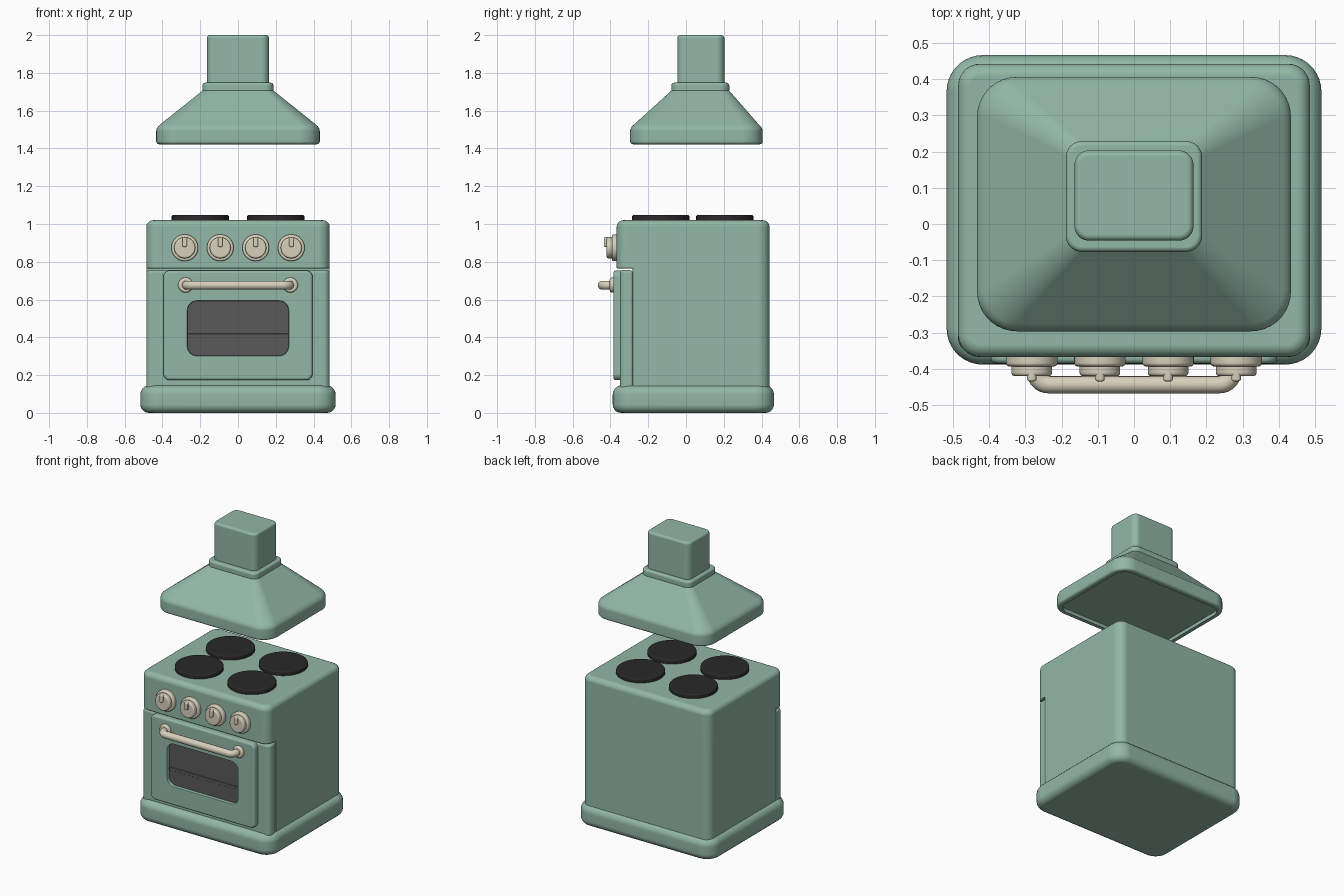
import bpy, bmesh, math

if "Cube" in bpy.data.objects:
    bpy.data.objects.remove(bpy.data.objects["Cube"])


def material(name, rgb):
    m = bpy.data.materials.new(name)
    m.diffuse_color = (*rgb, 1)
    m.use_nodes = True
    m.node_tree.nodes["Principled BSDF"].inputs["Base Color"].default_value = m.diffuse_color
    return m


GREEN = material("sage_green", (0.288, 0.475, 0.385))
CREAM = material("cream", (0.68, 0.63, 0.50))
BLACK = material("burner_black", (0.022, 0.022, 0.022))
GLASS = material("dark_glass", (0.10, 0.10, 0.10))


def finish(ob):
    bpy.ops.object.select_all(action='DESELECT')
    ob.select_set(True)
    bpy.context.view_layer.objects.active = ob
    bpy.ops.object.shade_smooth_by_angle(angle=math.radians(32))
    ob.modifiers.new("weighted", 'WEIGHTED_NORMAL').keep_sharp = True
    return ob


def inset(rect, d):
    x0, x1, y0, y1, ra, rb = rect
    return (x0 + d, x1 - d, y0 + d, y1 - d, max(ra - d, 0.003), max(rb - d, 0.003))


def outline(rect, n=9):
    # rounded rectangle; ra rounds the low-v corners, rb the high-v corners
    x0, x1, y0, y1, ra, rb = rect
    corners = [(x1 - rb, y1 - rb, rb, 0), (x0 + rb, y1 - rb, rb, 90),
               (x0 + ra, y0 + ra, ra, 180), (x1 - ra, y0 + ra, ra, 270)]
    pts = []
    for cx, cy, r, a0 in corners:
        for i in range(n + 1):
            a = math.radians(a0 + 90 * i / n)
            pts.append((cx + r * math.cos(a), cy + r * math.sin(a)))
    return pts


def loft(name, rings, mats, axis='z', end_mat=0):
    # skin a stack of (rounded rectangle, position) rings and cap both ends
    bm = bmesh.new()
    loops = []
    for rect, w in rings:
        loops.append([bm.verts.new((u, v, w) if axis == 'z' else (u, w, v))
                      for u, v in outline(rect)])
    for a, b in zip(loops, loops[1:]):
        for i in range(len(a)):
            j = (i + 1) % len(a)
            bm.faces.new((a[i], a[j], b[j], b[i]))
    bm.faces.new(loops[0])
    bm.faces.new(loops[-1]).material_index = end_mat
    bmesh.ops.remove_doubles(bm, verts=bm.verts, dist=1e-5)
    bmesh.ops.recalc_face_normals(bm, faces=bm.faces)
    me = bpy.data.meshes.new(name)
    bm.to_mesh(me)
    bm.free()
    for m in mats:
        me.materials.append(m)
    ob = bpy.data.objects.new(name, me)
    bpy.context.collection.objects.link(ob)
    return finish(ob)


def fillet(rect, w, f, inward, n=5):
    # rings rounding the wall over into the end cap at w
    rings = []
    for i in range(n + 1):
        a = math.pi / 2 * i / n
        rings.append((inset(rect, f * (1 - math.cos(a))), w + inward * f * (1 - math.sin(a))))
    return rings


def slab(name, rect, w0, w1, f0, f1, mat, axis='z'):
    s = 1 if w1 > w0 else -1
    start = fillet(rect, w0, f0, s)[::-1] if f0 else [(rect, w0)]
    end = fillet(rect, w1, f1, -s) if f1 else [(rect, w1)]
    return loft(name, start + end, [mat], axis)


def circle(x, y, r):
    return (x - r, x + r, y - r, y + r, r, r)


# cabinet
slab("plinth", (-0.517, 0.517, -0.388, 0.466, 0.10, 0.10), 0, 0.147, 0.045, 0.05, GREEN)
slab("lower_body", (-0.485, 0.485, -0.283, 0.442, 0.004, 0.06), 0.10, 0.77, 0, 0, GREEN)
slab("control_body", (-0.485, 0.485, -0.367, 0.442, 0.06, 0.06), 0.765, 1.02, 0.004, 0.035, GREEN)
slab("front_panel", (-0.485, 0.485, -0.35, -0.282, 0.032, 0.012), 0.12, 0.757, 0, 0.018, GREEN)

# oven door: outer shell, rounded window opening and recessed glass as one loft
door = (-0.395, 0.395, 0.173, 0.754, 0.035, 0.035)
window = (-0.267, 0.267, 0.303, 0.592, 0.05, 0.05)
door_rings = [(door, -0.33)] + fillet(door, -0.385, 0.015, 1)
door_rings += [(inset(window, -0.006), -0.385), (inset(window, -0.002), -0.383),
               (window, -0.379), (window, -0.362)]
loft("oven_door", door_rings, [GREEN, GLASS], 'y', 1)
slab("oven_rack", (-0.266, 0.266, 0.398, 0.42, 0.003, 0.003), -0.36, -0.366, 0, 0.003, GLASS, 'y')

# door handle
for side in (-1, 1):
    slab("handle_mount", circle(0.277 * side, 0.677, 0.04), -0.38, -0.404, 0, 0.012, CREAM, 'y')
path = [(0.272, -0.38)]
for i in range(9):
    a = math.pi / 2 * i / 8
    path.append((0.237 + 0.035 * math.cos(a), -0.408 - 0.035 * math.sin(a)))
path += [(-x, y) for x, y in reversed(path)]
cu = bpy.data.curves.new("door_handle", 'CURVE')
cu.dimensions = '3D'
cu.bevel_depth = 0.024
cu.bevel_resolution = 5
sp = cu.splines.new('POLY')
sp.points.add(len(path) - 1)
for p, (x, y) in zip(sp.points, path):
    p.co = (x, y, 0.676, 1)
cu.materials.append(CREAM)
handle = bpy.data.objects.new("door_handle", cu)
bpy.context.collection.objects.link(handle)
bpy.ops.object.select_all(action='DESELECT')
handle.select_set(True)
bpy.context.view_layer.objects.active = handle
bpy.ops.object.convert(target='MESH')
finish(bpy.context.object)

# control knobs
for i in range(4):
    x, z = -0.282 + 0.188 * i, 0.874
    slab("knob_flange", circle(x, z, 0.071), -0.36, -0.393, 0, 0.010, CREAM, 'y')
    slab("knob_dial", circle(x, z, 0.056), -0.38, -0.42, 0, 0.010, CREAM, 'y')
    slab("knob_grip", (x - 0.013, x + 0.013, 0.878, 0.93, 0.011, 0.011),
         -0.40, -0.434, 0, 0.006, CREAM, 'y')

# hot plates
for x in (-0.2, 0.2):
    for y in (-0.134, 0.205):
        slab("hot_plate", circle(x, y, 0.152), 1.01, 1.048, 0, 0.010, BLACK)

# extractor hood: recessed underside, lip, upright rim and sloped canopy
rim = (-0.433, 0.433, -0.296, 0.406, 0.11, 0.11)
neck = (-0.185, 0.185, -0.075, 0.227, 0.04, 0.04)
hood = [(inset(rim, 0.035), 1.445), (inset(rim, 0.035), 1.422)]
hood += fillet(rim, 1.422, 0.016, 1)[::-1]
hood += [(rim, 1.492), (inset(rim, 0.002), 1.503), (inset(rim, 0.009), 1.516),
         (inset(rim, 0.022), 1.528), (neck, 1.708)]
loft("hood_canopy", hood, [GREEN])
slab("hood_collar", (-0.188, 0.188, -0.077, 0.229, 0.045, 0.045), 1.704, 1.748, 0.006, 0.014, GREEN)
slab("chimney", (-0.164, 0.164, -0.046, 0.203, 0.04, 0.04), 1.73, 2.0, 0, 0.016, GREEN)
